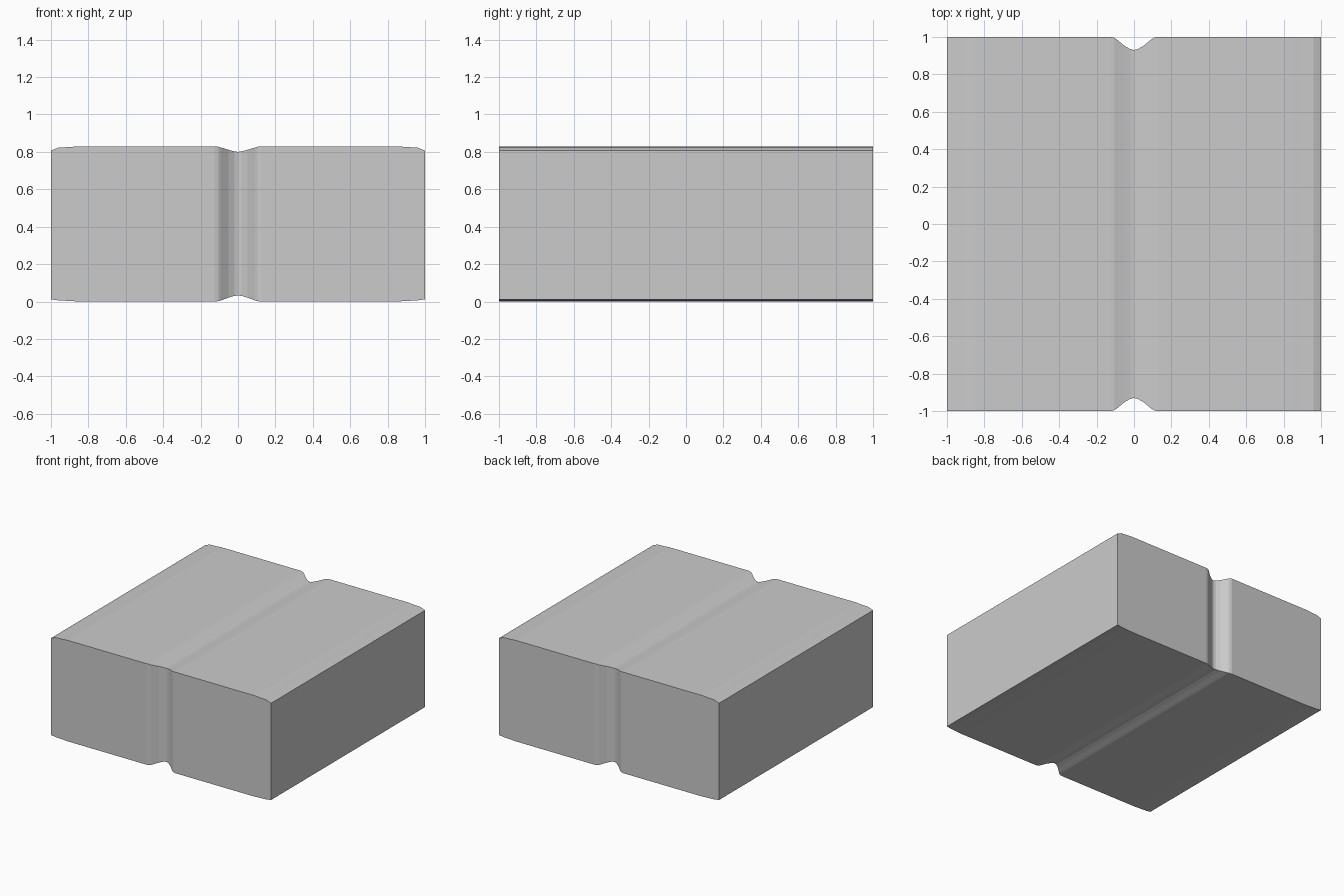
import bpy, bmesh

if "Cube" in bpy.data.objects:
    bpy.data.objects.remove(bpy.data.objects["Cube"])

# Cross-section stations for the right half: x, half depth, bottom z, top z
half = [
    (0.00, 0.930, 0.032, 0.800),
    (0.02, 0.935, 0.030, 0.803),
    (0.05, 0.952, 0.021, 0.811),
    (0.09, 0.985, 0.006, 0.823),
    (0.105, 0.995, 0.002, 0.828),
    (0.125, 1.000, 0.000, 0.830),
    (0.85, 1.000, 0.000, 0.830),
    (0.90, 1.000, 0.003, 0.826),
    (0.96, 1.000, 0.006, 0.823),
    (1.00, 1.000, 0.012, 0.807),
]
stations = [(-x, d, b, t) for x, d, b, t in reversed(half[1:])] + half

# Grooved block: rectangular sections joined along x
bm = bmesh.new()
rings = [[bm.verts.new(p) for p in ((x, -d, b), (x, d, b), (x, d, t), (x, -d, t))]
         for x, d, b, t in stations]
for r0, r1 in zip(rings, rings[1:]):
    for i in range(4):
        j = (i + 1) % 4
        bm.faces.new((r0[i], r0[j], r1[j], r1[i]))

# End caps
bm.faces.new(rings[0])
bm.faces.new(rings[-1])
bmesh.ops.recalc_face_normals(bm, faces=bm.faces)

mesh = bpy.data.meshes.new("grooved_block")
bm.to_mesh(mesh)
bm.free()
block = bpy.data.objects.new("grooved_block", mesh)
bpy.context.collection.objects.link(block)
